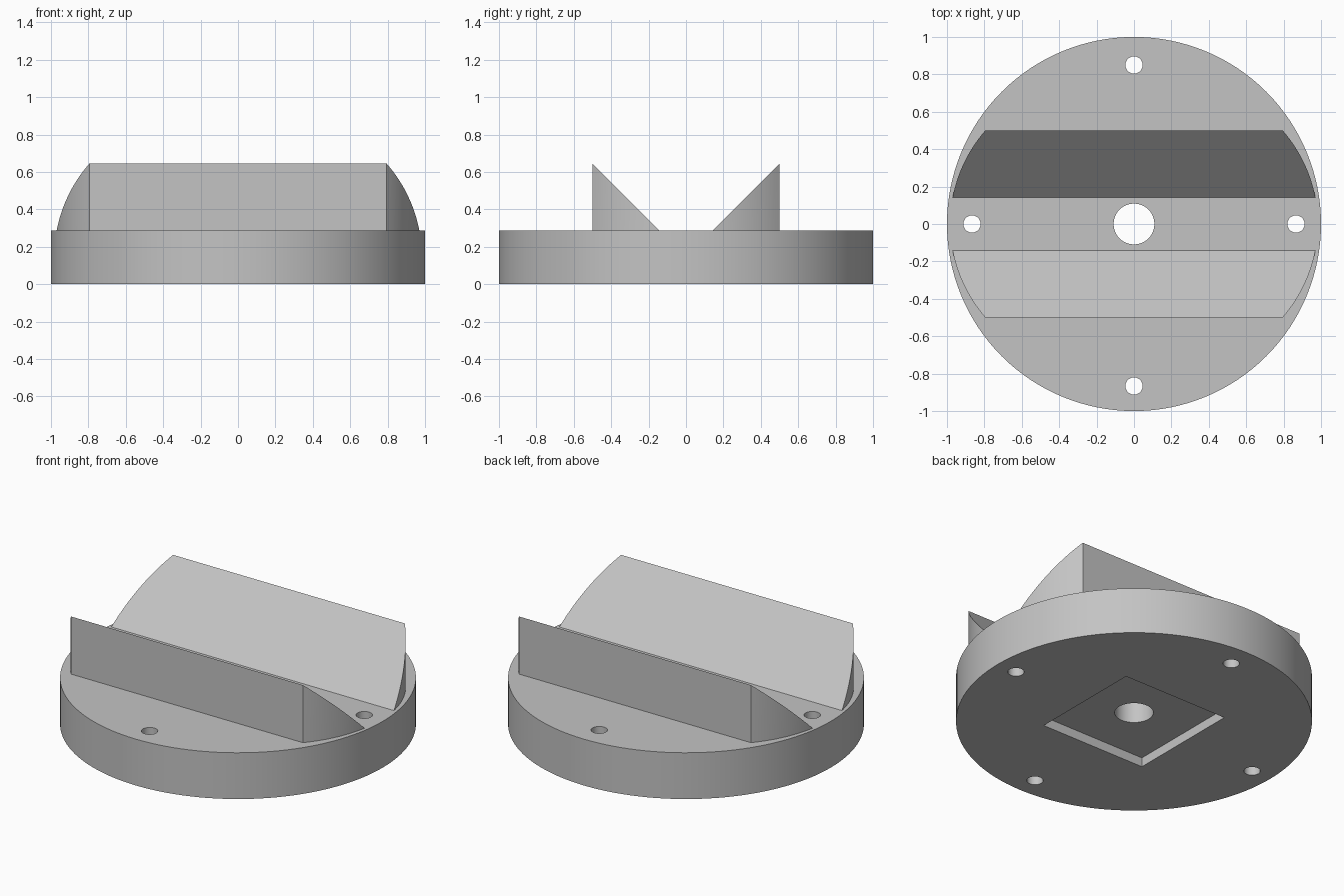
import bpy
import bmesh
import math

default = bpy.data.objects.get("Cube")
if default:
    bpy.data.objects.remove(default, do_unlink=True)

BASE_H = 0.287      # disc thickness
TOE, BACK = 0.143, 0.5   # ridge depth range in y
ARC_X, ARC_R = 0.224, 0.759  # arc of the ridge ends

grey = bpy.data.materials.new("plain grey")
grey.use_nodes = True
grey.diffuse_color = (0.55, 0.55, 0.55, 1)
grey.node_tree.nodes["Principled BSDF"].inputs["Base Color"].default_value = grey.diffuse_color


def finish(obj, name):
    obj.name = name
    obj.data.materials.clear()
    obj.data.materials.append(grey)
    bpy.ops.object.select_all(action='DESELECT')
    obj.select_set(True)
    bpy.context.view_layer.objects.active = obj
    bpy.ops.object.shade_smooth_by_angle(angle=math.radians(30))


def cut(target, cutter):
    mod = target.modifiers.new("cut", 'BOOLEAN')
    mod.operation = 'DIFFERENCE'
    mod.solver = 'EXACT'
    mod.object = cutter
    bpy.context.view_layer.objects.active = target
    bpy.ops.object.modifier_apply(modifier=mod.name)
    bpy.data.objects.remove(cutter, do_unlink=True)


def drill(target, x, y, radius):
    bpy.ops.mesh.primitive_cylinder_add(vertices=48, radius=radius, depth=1, location=(x, y, 0.2))
    cut(target, bpy.context.object)


# Base disc
bpy.ops.mesh.primitive_cylinder_add(vertices=128, radius=1, depth=BASE_H, location=(0, 0, BASE_H / 2))
base = bpy.context.object

# Square pocket in the underside
bpy.ops.mesh.primitive_cube_add(size=1, location=(0, 0, 0))
pocket = bpy.context.object
pocket.scale = (0.72, 0.72, 0.114)
cut(base, pocket)

# Centre bore and four screw holes
drill(base, 0, 0, 0.109)
for x, y in ((0.866, 0), (-0.866, 0), (0, 0.85), (0, -0.866)):
    drill(base, x, y, 0.046)
finish(base, "base_disc")


# Wedge ridges: sloping inward face, upright outer wall, curved ends
def ridge(name, side):
    steps = 16
    ys = [TOE + (BACK - TOE) * i / steps for i in range(steps + 1)]
    right = [(ARC_X + math.sqrt(ARC_R ** 2 - y * y), y) for y in ys]
    outline = right + [(-x, y) for x, y in reversed(right)]
    bm = bmesh.new()
    low = [bm.verts.new((x, side * y, BASE_H)) for x, y in outline]
    high = [v if y == TOE else bm.verts.new((x, side * y, BASE_H + y - TOE))
            for v, (x, y) in zip(low, outline)]
    bm.faces.new(low)
    bm.faces.new(high)
    for i in range(len(low) - 1):
        corners = dict.fromkeys((low[i], low[i + 1], high[i + 1], high[i]))
        bm.faces.new(list(corners))
    bmesh.ops.recalc_face_normals(bm, faces=bm.faces)
    mesh = bpy.data.meshes.new(name)
    bm.to_mesh(mesh)
    bm.free()
    obj = bpy.data.objects.new(name, mesh)
    bpy.context.collection.objects.link(obj)
    finish(obj, name)


ridge("back_ridge", 1)
ridge("front_ridge", -1)
